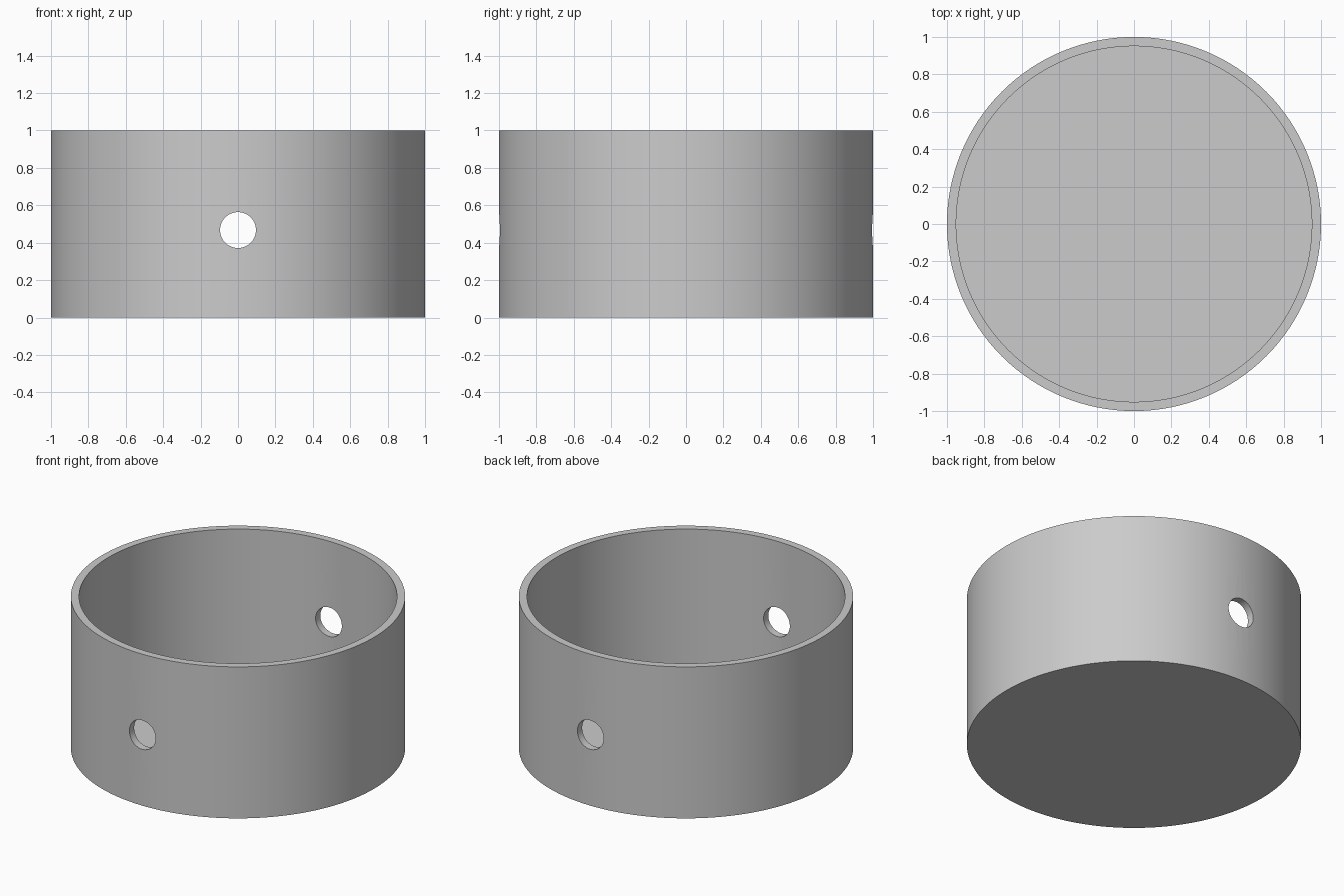
import bpy, bmesh, math
from mathutils import Matrix

if "Cube" in bpy.data.objects:
    bpy.data.objects.remove(bpy.data.objects["Cube"], do_unlink=True)

RADIUS, HEIGHT, WALL, FLOOR = 1.0, 1.0, 0.049, 0.065
HOLE_RADIUS = 0.096
HOLE_Z = (HEIGHT - FLOOR) / 2

grey = bpy.data.materials.new("plain grey")
grey.use_nodes = True
grey.diffuse_color = (0.6, 0.6, 0.6, 1)
grey.node_tree.nodes["Principled BSDF"].inputs["Base Color"].default_value = (0.6, 0.6, 0.6, 1)


def cylinder(name, radius, depth, matrix, segments):
    """Closed cylinder with its centre placed by the matrix."""
    bm = bmesh.new()
    bmesh.ops.create_cone(bm, cap_ends=True, segments=segments, radius1=radius,
                          radius2=radius, depth=depth, matrix=matrix)
    mesh = bpy.data.meshes.new(name)
    bm.to_mesh(mesh)
    bm.free()
    mesh.materials.append(grey)
    obj = bpy.data.objects.new(name, mesh)
    bpy.context.collection.objects.link(obj)
    return obj


# Round cup: outer body, with the cavity and the cross hole cut away
cup = cylinder("round_cup", RADIUS, HEIGHT, Matrix.Translation((0, 0, HEIGHT / 2)), 128)
cavity = cylinder("cavity_cutter", RADIUS - WALL, HEIGHT,
                  Matrix.Translation((0, 0, FLOOR + HEIGHT / 2)), 128)
hole = cylinder("cross_hole_cutter", HOLE_RADIUS, 3 * RADIUS,
                Matrix.Translation((0, 0, HOLE_Z)) @ Matrix.Rotation(math.pi / 2, 4, "X"), 48)

bpy.ops.object.select_all(action="DESELECT")
bpy.context.view_layer.objects.active = cup
cup.select_set(True)
for cutter in (cavity, hole):
    cut = cup.modifiers.new(cutter.name, "BOOLEAN")
    cut.operation = "DIFFERENCE"
    cut.solver = "EXACT"
    cut.object = cutter
    bpy.ops.object.modifier_apply(modifier=cut.name)
    bpy.data.objects.remove(cutter, do_unlink=True)

# Smooth walls with crisp rims
bpy.ops.object.shade_smooth_by_angle(angle=math.radians(30))
